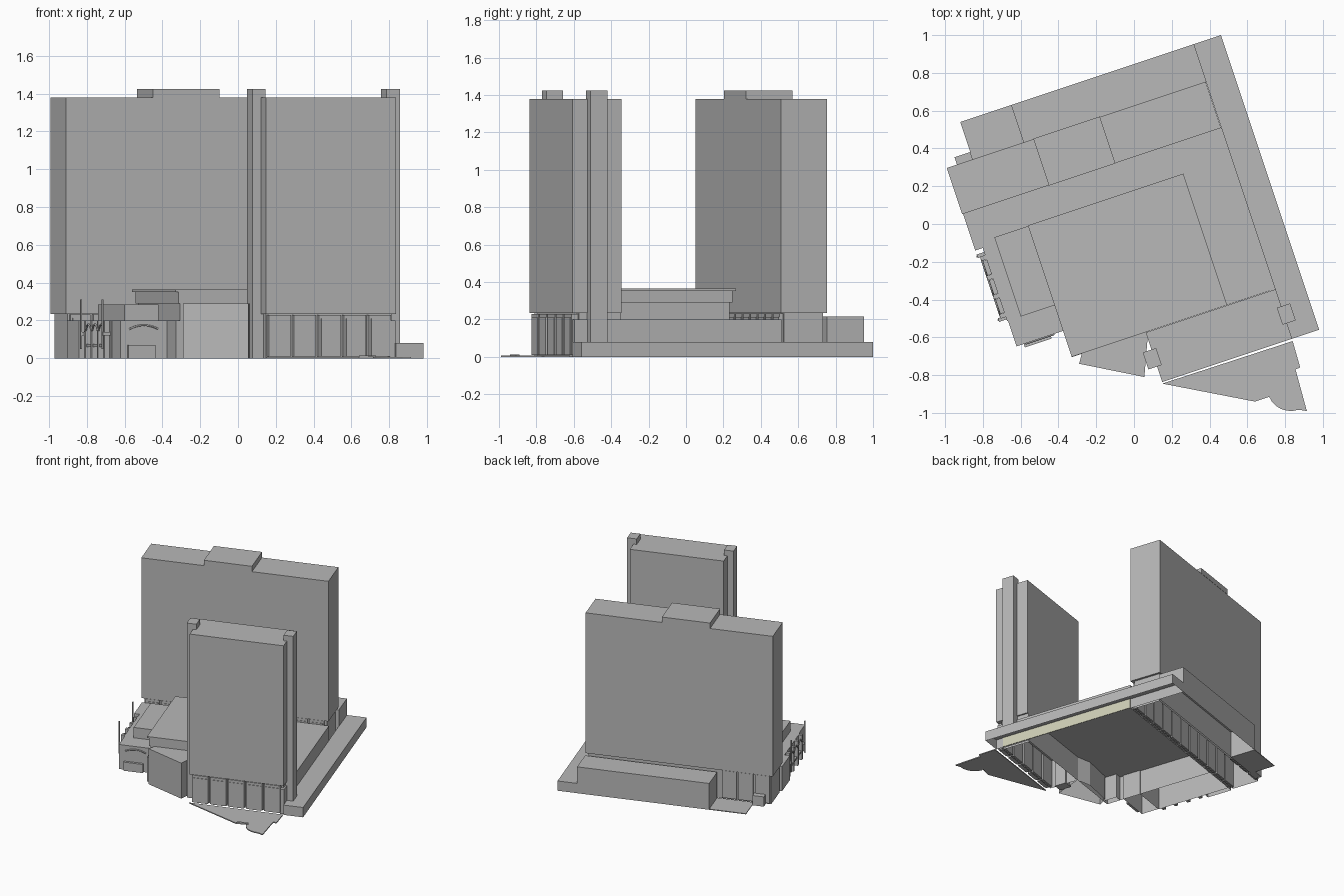
import bpy, bmesh, math

cube = bpy.data.objects.get("Cube")
if cube:
    bpy.data.objects.remove(cube, do_unlink=True)

# The street grid of the complex is turned against the world axes
TURN = math.atan2(1, 3)


def material(name, colour):
    m = bpy.data.materials.new(name)
    m.use_nodes = True
    m.diffuse_color = colour
    m.node_tree.nodes["Principled BSDF"].inputs["Base Color"].default_value = colour
    return m


GREY = material("concrete grey", (0.48, 0.48, 0.48, 1))
BEIGE = material("pale beige", (0.63, 0.63, 0.48, 1))


def place(name, data, mat, turn=TURN):
    data.materials.append(mat)
    ob = bpy.data.objects.new(name, data)
    ob.rotation_euler.z = turn
    bpy.context.collection.objects.link(ob)
    return ob


def prism(name, outline, z0, z1, mat=GREY, floor=True, turn=TURN):
    """Extrude an anticlockwise outline; floor=False leaves a shell open below."""
    bm = bmesh.new()
    low = [bm.verts.new((x, y, z0)) for x, y in outline]
    top = [bm.verts.new((x, y, z1)) for x, y in outline]
    n = len(outline)
    bm.faces.new(top)
    if floor:
        bm.faces.new(low[::-1])
    for i in range(n):
        j = (i + 1) % n
        bm.faces.new((low[i], low[j], top[j], top[i]))
    me = bpy.data.meshes.new(name)
    bm.to_mesh(me)
    bm.free()
    return place(name, me, mat, turn)


def block(name, u0, u1, v0, v1, z0, z1, mat=GREY, floor=True):
    return prism(name, [(u0, v0), (u1, v0), (u1, v1), (u0, v1)], z0, z1, mat, floor)


def arch(name, centre, half, rise, along_u):
    """Thin curved rib on a wall."""
    cu = bpy.data.curves.new(name, "CURVE")
    cu.dimensions = "3D"
    cu.bevel_depth = 0.005
    cu.bevel_resolution = 1
    sp = cu.splines.new("POLY")
    sp.points.add(8)
    u, v, z = centre
    for i, p in enumerate(sp.points):
        s = i / 4 - 1
        h = z + rise * (1 - s * s)
        p.co = (u + s * half, v, h, 1) if along_u else (u, v + s * half, h, 1)
    return place(name, cu, GREY)


def bays(name, start, pitch, count, front, depth, z1):
    """Row of projecting wall panels, each with a raised inner field."""
    for i in range(count):
        a = start + i * pitch
        block(f"{name}_{i + 1}", a, a + pitch * 0.88, front, front + depth, 0.01, z1)
        block(f"{name}_field_{i + 1}", a + 0.012, a + pitch * 0.88 - 0.008,
              front - 0.004, front + 0.01, 0.01, z1 - 0.02)


# Podium
block("side_podium", 0.60, 0.753, -0.841, 0.803, 0, 0.08, floor=False)
block("podium_inner_wall", 0.604, 0.608, -0.78, 0.34, 0, 0.078, BEIGE)
block("main_deck", -0.534, 0.602, -0.563, 0.337, 0, 0.2, floor=False)
block("deck_front_wall", 0.57, 0.602, -0.83, -0.563, 0, 0.2, floor=False)
block("west_deck", -0.80, -0.534, -0.275, 0.337, 0, 0.2, floor=False)
block("west_corner", -0.842, -0.80, 0.133, 0.337, 0, 0.2, floor=False)
block("rear_annex", -0.418, 0.602, 0.595, 0.803, 0, 0.215, floor=False)
block("rear_paving", -0.702, -0.418, 0.595, 0.803, 0, 0.006)
block("rear_kiosk", -0.79, -0.702, 0.58, 0.636, 0, 0.08)

# Back tower on its recessed base
block("back_tower", -0.847, 0.598, 0.337, 0.595, 0.235, 1.38)
block("back_tower_base", -0.83, 0.58, 0.36, 0.58, 0, 0.235, floor=False)
block("back_tower_penthouse", -0.363, 0.008, 0.335, 0.597, 1.38, 1.425)
bays("back_tower_bay", -0.82, 0.127, 11, 0.341, 0.03, 0.232)
bays("back_tower_rear_bay", -0.82, 0.127, 3, 0.565, 0.026, 0.232)

# Front tower on its recessed base, with two lift shafts
block("front_tower", -0.123, 0.602, -0.841, -0.565, 0.235, 1.38)
block("front_tower_base", -0.11, 0.59, -0.80, -0.565, 0, 0.235, floor=False)
bays("front_tower_bay", -0.105, 0.139, 5, -0.837, 0.05, 0.23)
for side, u, z in (("left", 0.614, 0.08), ("right", -0.134, 0)):
    block(f"lift_shaft_{side}", u - 0.037, u + 0.037, -0.755, -0.66, z, 1.425)

# Hall on the deck
block("hall_lower", -0.51, 0.30, -0.56, 0.145, 0.2, 0.29)
block("hall_upper", -0.52, 0.318, -0.561, 0.155, 0.29, 0.352)
block("hall_roof", -0.535, 0.332, -0.563, 0.17, 0.352, 0.365)
block("hall_side_room", -0.724, -0.534, -0.275, 0.167, 0.2, 0.285)

# Angled front lobby
prism("front_lobby", [(-0.29, -0.74), (0.055, -0.81), (0.075, -0.57), (-0.05, -0.57),
                      (-0.27, -0.66)], 0, 0.29, floor=False, turn=0)
block("lobby_side_wall", -0.534, -0.48, -0.565, -0.45, 0, 0.2, floor=False)

# Forecourt with a rounded corner
curve = [(0.83 + 0.12 * math.cos(a), -0.88 + 0.11 * math.sin(a))
         for a in (math.radians(200 + 15 * i) for i in range(7))]
prism("forecourt", [(0.15, -0.845), (0.64, -0.94), (0.72, -0.90)] + curve
      + [(0.915, -0.99), (0.855, -0.77), (0.88, -0.76), (0.84, -0.62)],
      0, 0.008, turn=0)
prism("forecourt_step", [(0.64, -0.94), (0.73, -0.91), (0.72, -0.89), (0.64, -0.92)],
      0.008, 0.014, turn=0)

# South-west wing with arched front
block("entrance_wing", -0.795, -0.525, -0.418, -0.27, 0, 0.2, floor=False)
block("wing_porch", -0.755, -0.605, -0.437, -0.418, 0, 0.07)
arch("wing_arch", (-0.665, -0.42, 0.155), 0.08, 0.02, True)

# West gateway: pillars, canopies, arches and flag poles
for i in range(4):
    v = -0.24 + i * 0.107
    block(f"gate_pillar_{i + 1}", -0.828, -0.80, v - 0.012, v + 0.012, 0, 0.2)
for i in range(3):
    v = -0.187 + i * 0.107
    arch(f"gate_arch_{i + 1}", (-0.825, v, 0.14), 0.05, 0.04, False)
    block(f"gate_canopy_{i + 1}", -0.822, -0.80, v - 0.04, v + 0.04, 0.06, 0.075)
for i, v in enumerate((-0.256, 0.10)):
    block(f"flag_pole_{i + 1}", -0.846, -0.838, v - 0.004, v + 0.004, 0.05, 0.31)
    block(f"pole_bracket_{i + 1}", -0.842, -0.80, v - 0.01, v + 0.01, 0.12, 0.14)
